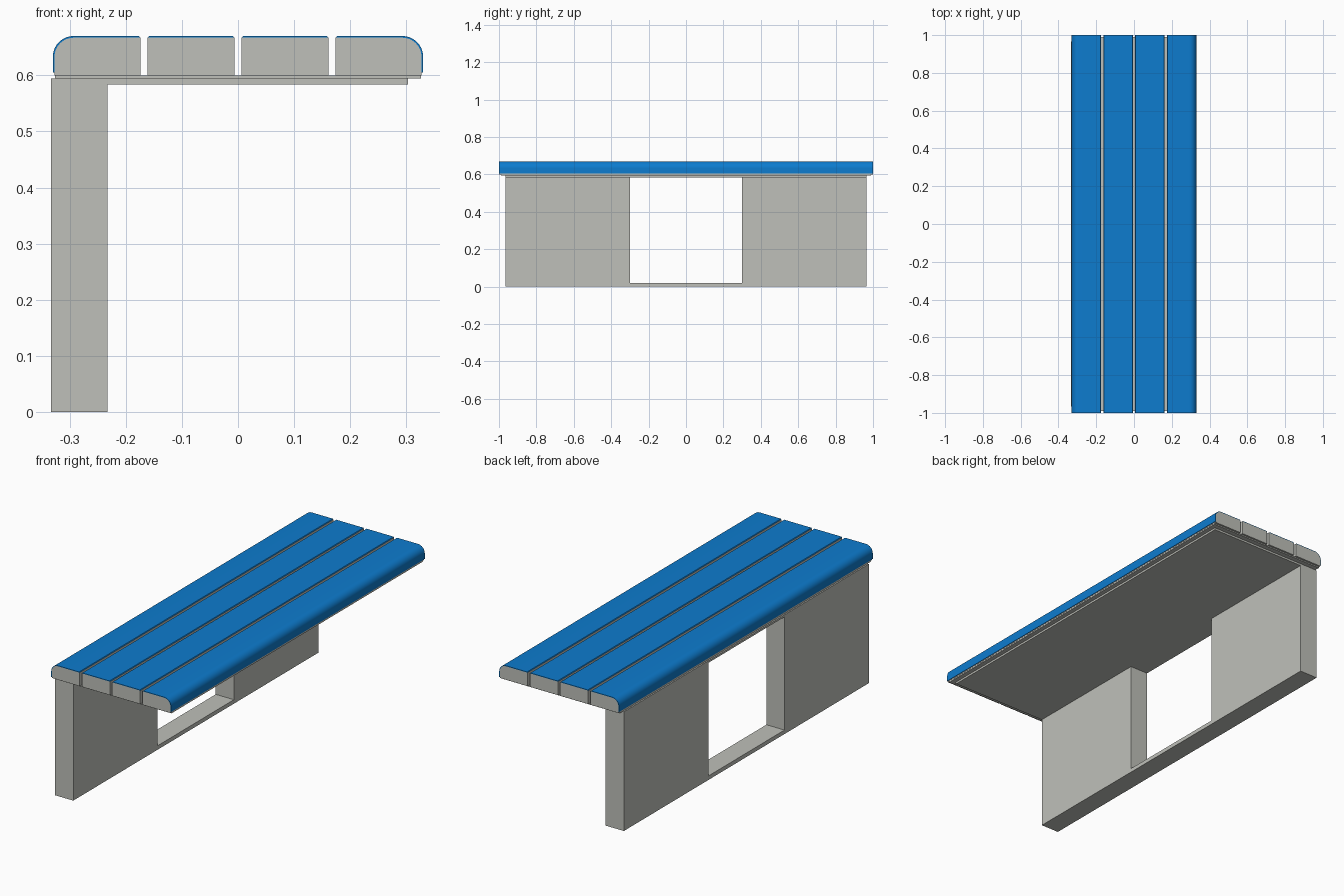
import bpy
import bmesh
from math import sin, cos, pi
from mathutils import Vector

cube = bpy.data.objects.get("Cube")
if cube:
    bpy.data.objects.remove(cube, do_unlink=True)


def material(name, rgb):
    mat = bpy.data.materials.new(name)
    mat.use_nodes = True
    mat.diffuse_color = (*rgb, 1)
    mat.node_tree.nodes["Principled BSDF"].inputs["Base Color"].default_value = (*rgb, 1)
    return mat


concrete = material("concrete grey", (0.52, 0.53, 0.49))
paint = material("blue paint", (0.004, 0.2, 0.62))


def prism(name, profile, axis, start, end, mat, smooth=False):
    """Extrude a closed profile along x (profile in y, z) or y (profile in x, z)."""
    bm = bmesh.new()
    place = (lambda a, b: (start, a, b)) if axis == "x" else (lambda a, b: (a, start, b))
    face = bm.faces.new([bm.verts.new(place(a, b)) for a, b in profile])
    moved = bmesh.ops.extrude_face_region(bm, geom=[face])["geom"]
    step = Vector((end - start, 0, 0) if axis == "x" else (0, end - start, 0))
    bmesh.ops.translate(bm, vec=step, verts=[v for v in moved if isinstance(v, bmesh.types.BMVert)])
    bmesh.ops.recalc_face_normals(bm, faces=bm.faces)
    mesh = bpy.data.meshes.new(name)
    bm.to_mesh(mesh)
    bm.free()
    mesh.materials.append(mat)
    obj = bpy.data.objects.new(name, mesh)
    bpy.context.collection.objects.link(obj)
    if smooth:
        bpy.ops.object.select_all(action="DESELECT")
        obj.select_set(True)
        bpy.context.view_layer.objects.active = obj
        bpy.ops.object.shade_smooth_by_angle(angle=pi / 6)
    return obj


def rect(a0, a1, b0, b1):
    return [(a0, b0), (a1, b0), (a1, b1), (a0, b1)]


SIDE, TOP, BASE = 0.33, 0.67, 0.6     # seat half width, top and underside
RADIUS, COAT, STEPS = 0.037, 0.003, 10


def arc(radius):
    """Rounded outer edge of the seat, from the side up to the top."""
    cx, cz = SIDE - RADIUS, TOP - RADIUS
    return [(cx + radius * cos(pi / 2 * i / STEPS), cz + radius * sin(pi / 2 * i / STEPS))
            for i in range(STEPS + 1)]


# Supporting wall with its central opening, and the slab it carries
wall = [(-0.965, 0), (0.965, 0), (0.965, 0.584), (0.3, 0.584),
        (0.3, 0.02), (-0.3, 0.02), (-0.3, 0.584), (-0.965, 0.584)]
prism("support_wall", wall, "x", -0.333, -0.233, concrete)
prism("support_slab", rect(-0.333, 0.303, 0.584, 0.594), "y", -0.965, 0.965, concrete)
prism("seat_backing", rect(-0.326, 0.326, 0.594, BASE), "y", -0.99, 0.99, concrete)

# Slats and their painted skins, mirrored left and right
skin = TOP - COAT
for side, sign in (("left", 1), ("right", -1)):
    def flip(points):
        return [(sign * a, b) for a, b in points]

    # Inner slat
    a0, a1 = 0.006, 0.161
    prism(f"inner_slat_{side}", flip(rect(a0, a1, BASE, skin)), "y", -1, 1, concrete)
    cover = [(a0, skin), (a1, skin), (a1 - COAT, TOP), (a0 + COAT, TOP)]
    prism(f"inner_slat_paint_{side}", flip(cover), "y", -1, 1, paint)

    # Outer slat with a rounded edge
    edge = 0.174
    core = [(edge, BASE), (SIDE - COAT, BASE)] + arc(RADIUS - COAT) + [(edge, skin)]
    prism(f"outer_slat_{side}", flip(core), "y", -1, 1, concrete, True)
    cover = ([(SIDE, 0.605)] + arc(RADIUS) + [(edge + COAT, TOP), (edge, skin)]
             + arc(RADIUS - COAT)[::-1] + [(SIDE - COAT, 0.605)])
    prism(f"outer_slat_paint_{side}", flip(cover), "y", -1, 1, paint, True)
